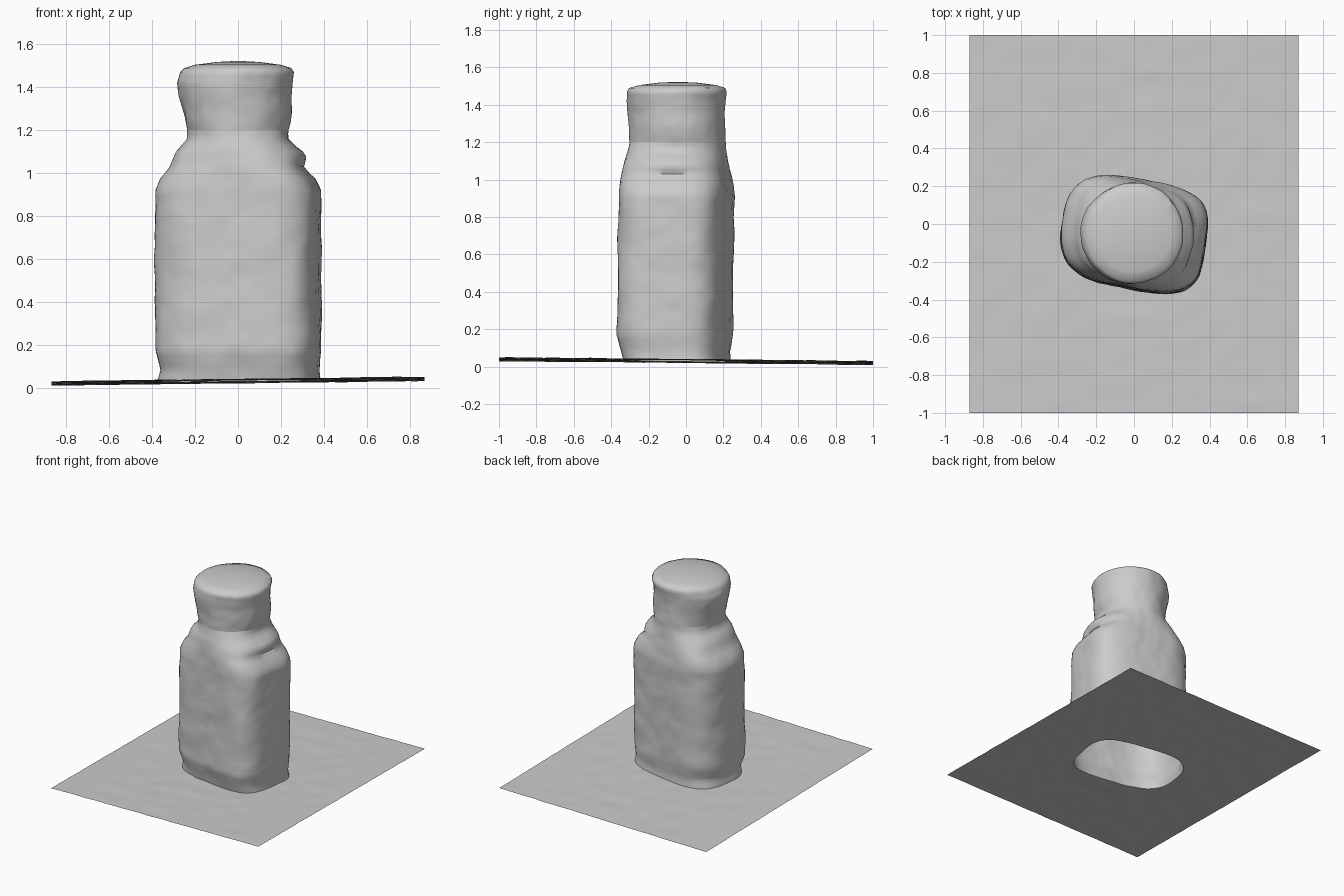
import bpy
import bmesh
import math
from mathutils import Vector, noise

SEGMENTS = 96
ANGLES = [math.tau * i / SEGMENTS for i in range(SEGMENTS)]

if "Cube" in bpy.data.objects:
    bpy.data.objects.remove(bpy.data.objects["Cube"], do_unlink=True)

grey = bpy.data.materials.new("plain grey")
grey.use_nodes = True
grey.diffuse_color = (0.6, 0.6, 0.6, 1)
grey.node_tree.nodes["Principled BSDF"].inputs["Base Color"].default_value = grey.diffuse_color


def sheet_height(x, y):
    """Slightly tilted, softly rippled ground plane."""
    ripple = noise.noise(Vector((x, y, 0)) * 9)
    return 0.03 + 0.012 * x - 0.01 * y + 0.004 * ripple


def flask_outline(angle):
    """Rounded, slightly turned flask section, blunter on its +x end."""
    c, s = math.cos(angle + 0.17), math.sin(angle + 0.17)
    power = 3.3 + 0.4 * c
    r = (abs(c / 0.4) ** power + abs(s / 0.28) ** power) ** (-1 / power)
    return Vector((r * math.cos(angle), r * math.sin(angle)))


def ring(z, left, right, front, back, roundness):
    """Blend flask and circle sections, fitted to the given extents."""
    shape = []
    for a in ANGLES:
        circle = Vector((math.cos(a), math.sin(a))) * 0.3
        shape.append(flask_outline(a).lerp(circle, roundness))
    wide = max(p.x for p in shape)
    deep = max(p.y for p in shape)
    points = []
    for p in shape:
        x = (left + right) / 2 + p.x / wide * (right - left) / 2
        y = (front + back) / 2 + p.y / deep * (back - front) / 2
        points.append(Vector((x, y, z)))
    return points


def weather(p):
    """Uneven surface, with a crumpled ridge on the +x shoulder."""
    out = Vector((p.x, p.y + 0.05, 0)).normalized()
    amount = 0.007 * noise.noise(p * 7) + 0.003 * noise.noise(p * 18)
    lump = (p - Vector((0.29, -0.06, 1.08))) / 0.045
    dent = (p - Vector((0.3, -0.06, 1.17))) / 0.06
    for spot, strength, spread in ((lump, 0.035, 4), (dent, -0.015, 3)):
        amount += strength * math.exp(-spot.z ** 2 - (spot.y / spread) ** 2) * max(out.x, 0)
    fade = min(1, max(0, (p.z - 0.04) / 0.05))
    return p + out * amount * fade


def subdivide(rows, step):
    """Fill in extra sections between the key ones."""
    result = [rows[0]]
    for a, b in zip(rows, rows[1:]):
        count = max(1, round(abs(b[0] - a[0]) / step))
        for i in range(1, count + 1):
            result.append([m + (n - m) * i / count for m, n in zip(a, b)])
    return result


def loft(name, rings, tip=None, sharp=50):
    """Skin a stack of rings, optionally closed to a centre point."""
    bm = bmesh.new()
    stack = [[bm.verts.new(p) for p in points] for points in rings]
    for low, high in zip(stack, stack[1:]):
        for i in range(SEGMENTS):
            j = (i + 1) % SEGMENTS
            bm.faces.new((low[i], low[j], high[j], high[i]))
    if tip:
        centre = bm.verts.new(tip)
        for i in range(SEGMENTS):
            bm.faces.new((stack[-1][i], stack[-1][(i + 1) % SEGMENTS], centre))
    mesh = bpy.data.meshes.new(name)
    bm.to_mesh(mesh)
    bm.free()
    mesh.materials.append(grey)
    obj = bpy.data.objects.new(name, mesh)
    bpy.context.collection.objects.link(obj)
    bpy.ops.object.select_all(action="DESELECT")
    obj.select_set(True)
    bpy.context.view_layer.objects.active = obj
    bpy.ops.object.shade_smooth_by_angle(angle=math.radians(sharp))
    return obj


# Key sections: height, left, right, front, back, roundness
BODY = [
    (0.03, -0.38, 0.385, -0.33, 0.24, 0),
    (0.08, -0.37, 0.38, -0.34, 0.235, 0),
    (0.17, -0.39, 0.39, -0.365, 0.25, 0),
    (0.6, -0.392, 0.39, -0.36, 0.255, 0),
    (0.92, -0.39, 0.385, -0.355, 0.26, 0),
    (0.97, -0.37, 0.36, -0.35, 0.255, 0),
    (1.03, -0.32, 0.3, -0.343, 0.245, 0.2),
    (1.1, -0.29, 0.28, -0.33, 0.225, 0.5),
    (1.16, -0.24, 0.25, -0.31, 0.213, 0.8),
    (1.2, -0.24, 0.245, -0.3, 0.21, 1),
]
CAP = [
    BODY[-1],
    (1.28, -0.255, 0.25, -0.305, 0.205, 1),
    (1.36, -0.275, 0.25, -0.31, 0.207, 1),
    (1.42, -0.285, 0.255, -0.315, 0.212, 1),
    (1.47, -0.27, 0.263, -0.317, 0.218, 1),
    (1.49, -0.25, 0.25, -0.305, 0.21, 1),
    (1.505, -0.2, 0.2, -0.25, 0.16, 1),
    (1.518, -0.1, 0.1, -0.15, 0.06, 1),
]

# Bottle: open underneath, flask body and round cap
body_rings = [[weather(p) for p in ring(*row)] for row in subdivide(BODY, 0.025)]
for p in body_rings[0]:
    p.z = sheet_height(p.x, p.y)
loft("bottle_body", body_rings)
cap_rings = [[weather(p) for p in ring(*row)] for row in subdivide(CAP, 0.02)]
loft("bottle_cap", cap_rings, tip=(0, -0.045, 1.523))

# Sheet: rectangle around the bottle, with a hole where it stands
HALF_X, HALF_Y = 0.87, 1.0
border = []
for a in ANGLES:
    c, s = math.cos(a), math.sin(a)
    reach = 1.02 / max(abs(c) / HALF_X, abs(s) / HALF_Y)
    border.append(Vector((max(-HALF_X, min(HALF_X, c * reach)),
                          max(-HALF_Y, min(HALF_Y, s * reach)), 0)))
sheet_rings = []
STEPS = 24
for k in range(STEPS + 1):
    points = [e.lerp(b, k / STEPS) for e, b in zip(border, body_rings[0])]
    for p in points:
        p.z = sheet_height(p.x, p.y)
    sheet_rings.append(points)
loft("base_sheet", sheet_rings)
